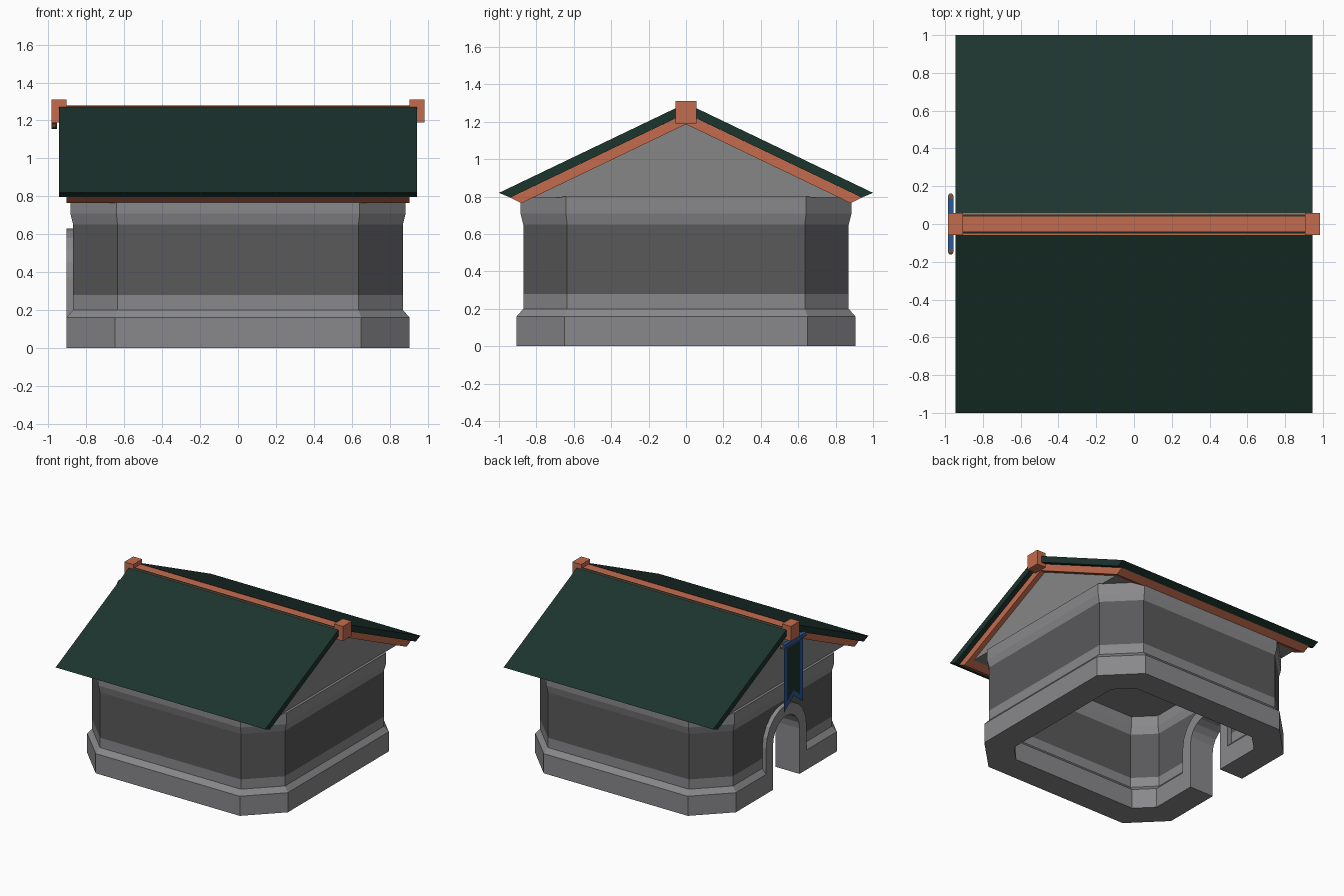
import bpy, bmesh
from math import cos, sin, pi

if "Cube" in bpy.data.objects:
    bpy.data.objects.remove(bpy.data.objects["Cube"])


def mat(name, r, g, b):
    m = bpy.data.materials.new(name)
    m.diffuse_color = (r, g, b, 1)
    m.use_nodes = True
    m.node_tree.nodes["Principled BSDF"].inputs["Base Color"].default_value = m.diffuse_color
    return m


STONE = mat("stone", .25, .25, .26)
DARK = mat("dark_stone", .1, .1, .105)
GABLE = mat("plaster", .24, .24, .24)
GREEN = mat("green_roofing", .012, .035, .027)
ORANGE = mat("orange_trim", .55, .15, .075)
BLUE = mat("blue_cloth", .025, .1, .32)
BROWN = mat("brown_wood", .2, .09, .05)


def make(name, verts, faces, mats, ids=None, solid=True):
    me = bpy.data.meshes.new(name)
    me.from_pydata(verts, [], faces)
    for m in mats:
        me.materials.append(m)
    if ids:
        me.polygons.foreach_set("material_index", ids)
    if solid:
        bm = bmesh.new()
        bm.from_mesh(me)
        bmesh.ops.recalc_face_normals(bm, faces=bm.faces)
        bm.to_mesh(me)
        bm.free()
    ob = bpy.data.objects.new(name, me)
    bpy.context.collection.objects.link(ob)
    return ob


def prism(name, pts, x0, x1, m):
    """Extrude a (y, z) outline along x."""
    n = len(pts)
    v = [(x, y, z) for x in (x0, x1) for y, z in pts]
    f = [(i, (i + 1) % n, n + (i + 1) % n, n + i) for i in range(n)]
    f += [tuple(range(n))[::-1], tuple(range(n, 2 * n))]
    return make(name, v, f, [m])


def box(name, x0, x1, hy, z0, z1, m):
    return prism(name, [(-hy, z0), (hy, z0), (hy, z1), (-hy, z1)], x0, x1, m)


# Octagonal hollow walls: closed profile of (half width, z)
prof = [(.905, 0), (.905, .16), (.87, .2), (.87, .28), (.87, .65), (.885, .71), (.885, .8),
        (.71, .8), (.71, .71), (.725, .65), (.725, .28), (.725, .2), (.69, .16), (.69, 0)]
verts, faces, ids = [], [], []
for a, z in prof:
    b = .65 - .41 * (.905 - a)
    verts += [(x, y, z) for x, y in ((a, -b), (a, b), (b, a), (-b, a),
                                     (-a, b), (-a, -b), (-b, -a), (b, -a))]
for k in range(len(prof)):
    k2 = (k + 1) % len(prof)
    for i in range(8):
        j = (i + 1) % 8
        faces.append((k * 8 + i, k * 8 + j, k2 * 8 + j, k2 * 8 + i))
        ids.append(1 if k in (3, 9) else 0)
walls = make("walls", verts, faces, [STONE, DARK], ids)


# Arched doorway on the left side
def arch(r, bottom=0.0, n=10):
    c = .37
    return ([(r, bottom)] + [(r * cos(pi * i / n), c + r * sin(pi * i / n)) for i in range(n + 1)]
            + [(-r, bottom)])


cutter = prism("door_cutter", arch(.258, -.1), -1.0, -.5, STONE)
cutter.hide_render = True
cutter.hide_viewport = True
mod = walls.modifiers.new("doorway", 'BOOLEAN')
mod.operation = 'DIFFERENCE'
mod.solver = 'EXACT'
mod.object = cutter

prism("door_frame", arch(.26) + arch(.17)[::-1], -.905, -.69, STONE)

# Gable block under the roof
prism("gable", [(-.83, .795), (.83, .795), (0, 1.19)], -.865, .865, GABLE)

# Roof slopes with trim boards beneath
for s, side in ((-1, "front"), (1, "back")):
    prism("roof_" + side, [(s * y, z) for y, z in
                           ((.04, 1.28), (1.0, .82), (.94, .795), (.04, 1.226))],
          -.945, .945, GREEN)
    prism("roof_trim_" + side, [(s * y, z) for y, z in
                                ((0, 1.245), (.94, .795), (.88, .765), (0, 1.187))],
          -.905, .905, ORANGE)

# Ridge beam and end blocks
box("ridge_beam", -.92, .92, .057, 1.2, 1.275, ORANGE)
for s, side in ((-1, "left"), (1, "right")):
    box("ridge_block_" + side, s * .905, s * .985, .057, 1.19, 1.31, ORANGE)

# Banner rod with tapered tips and cloth sleeve
box("banner_sleeve", -.985, -.955, .135, 1.155, 1.188, BLUE)
for s, side in ((-1, "front"), (1, "back")):
    v = [(-.97 + dx * r, s * y, 1.171 + dz * r) for y, r in ((.13, .014), (.15, .014), (.162, .006))
         for dx, dz in ((-1, -1), (1, -1), (1, 1), (-1, 1))]
    f = [(k + i, k + (i + 1) % 4, k + 4 + (i + 1) % 4, k + 4 + i) for k in (0, 4) for i in range(4)]
    make("rod_tip_" + side, v, f + [(3, 2, 1, 0), (8, 9, 10, 11)], [BROWN])

# Swallow-tailed hanging banner: blue border, dark centre
outer = [(-.12, 1.17), (.12, 1.17), (.12, .63), (0, .72), (-.12, .63)]
inner = [(-.085, 1.135), (.085, 1.135), (.085, .70), (0, .765), (-.085, .70)]
f = [(i, (i + 1) % 5, 5 + (i + 1) % 5, 5 + i) for i in range(5)]
f += [(5, 6, 8), (6, 7, 8), (5, 8, 9)]
make("banner", [(-.97, y, z) for y, z in outer + inner], f, [BLUE, GREEN],
     [0] * 5 + [1] * 3, solid=False)
